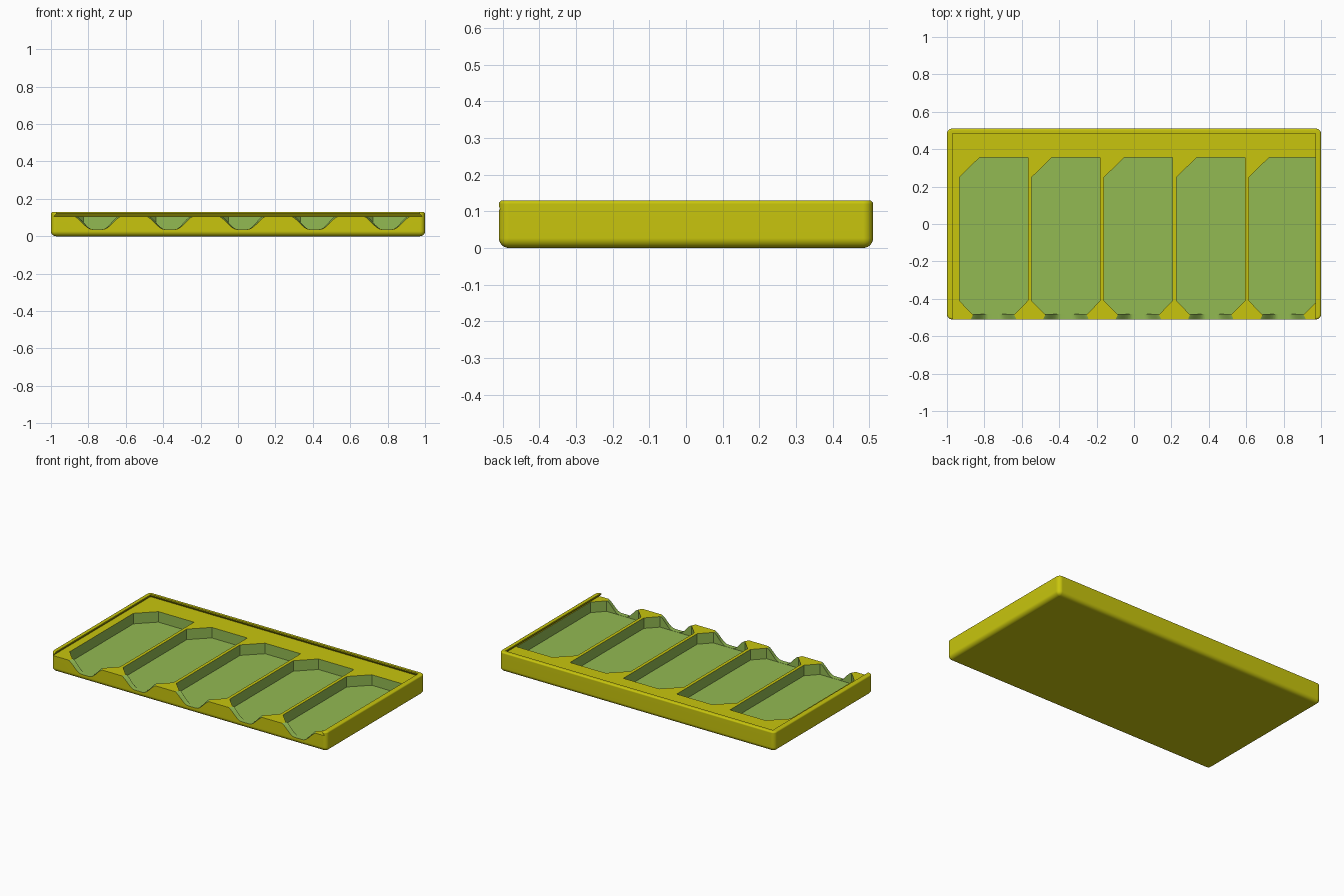
import bpy, bmesh, math

if "Cube" in bpy.data.objects:
    bpy.data.objects.remove(bpy.data.objects["Cube"], do_unlink=True)


def material(name, rgb):
    m = bpy.data.materials.new(name)
    m.use_nodes = True
    m.diffuse_color = (*rgb, 1)
    m.node_tree.nodes["Principled BSDF"].inputs["Base Color"].default_value = (*rgb, 1)
    return m


YELLOW = material("mustard yellow", (0.58, 0.56, 0.004))
GREEN = material("soft green", (0.29, 0.49, 0.085))

FLOOR, LEDGE, TOP = 0.036, 0.105, 0.13
HALF_Y = 0.51


def finish(bm, name, slot=0):
    bmesh.ops.recalc_face_normals(bm, faces=bm.faces[:])
    for f in bm.faces:
        f.material_index = slot
    me = bpy.data.meshes.new(name)
    bm.to_mesh(me)
    bm.free()
    me.materials.append(YELLOW)
    me.materials.append(GREEN)
    ob = bpy.data.objects.new(name, me)
    bpy.context.collection.objects.link(ob)
    return ob


def loft(name, start, end, slot):
    """Closed solid between two matching outlines."""
    bm = bmesh.new()
    a = [bm.verts.new(p) for p in start]
    b = [bm.verts.new(p) for p in end]
    bm.faces.new(a)
    bm.faces.new(b[::-1])
    for i in range(len(a)):
        j = (i + 1) % len(a)
        bm.faces.new((a[i], b[i], b[j], a[j]))
    return finish(bm, name, slot)


def carve(target, cutter):
    mod = target.modifiers.new("carve", 'BOOLEAN')
    mod.operation = 'DIFFERENCE'
    mod.solver = 'EXACT'
    mod.object = cutter
    bpy.context.view_layer.objects.active = target
    bpy.ops.object.modifier_apply(modifier=mod.name)
    bpy.data.objects.remove(cutter, do_unlink=True)


# Tray body with rounded sides and bottom, finer rounding on the top rim
bm = bmesh.new()
bmesh.ops.create_cube(bm, size=1)
for v in bm.verts:
    v.co = (v.co.x * 2, v.co.y * 2 * HALF_Y, (v.co.z + 0.5) * TOP)
edges = [e for e in bm.edges if min(v.co.z for v in e.verts) < 0.01]
bmesh.ops.bevel(bm, geom=edges, offset=0.027, segments=6, profile=0.5, affect='EDGES')
rim = [e for e in bm.edges if all(v.co.z > TOP - 0.001 for v in e.verts)]
bmesh.ops.bevel(bm, geom=rim, offset=0.01, segments=4, profile=0.5, affect='EDGES')
tray = finish(bm, "tray")


# Undercut channel for a sliding lid, open at the front
def channel_outline(half_x, back_y, z):
    return [(-half_x, -0.6, z), (half_x, -0.6, z), (half_x, back_y, z), (-half_x, back_y, z)]


carve(tray, loft("channel_cutter", channel_outline(0.985, 0.5, LEDGE),
                 channel_outline(0.97, 0.485, 0.122), 0))
carve(tray, loft("opening_cutter", channel_outline(0.97, 0.485, LEDGE + 0.01),
                 channel_outline(0.97, 0.485, 0.2), 0))

# Five pockets, each with a scooped opening through the front wall
LID = LEDGE + 0.004
POCKET = [(-0.183, -0.41), (-0.115, -0.48), (0.115, -0.48), (0.183, -0.41),
          (0.183, 0.355), (-0.075, 0.355), (-0.183, 0.25)]


def scoop_outline(cx, y, half):
    pts = []
    for i in range(9):
        t = i / 8
        x = half * (0.2 + 0.8 * t)
        z = FLOOR + 0.001 + (LID - FLOOR) * (1 - math.cos(math.pi * t)) / 2
        pts.append((x, z))
    line = [(-x, z) for x, z in reversed(pts)] + pts
    return [(cx + x, y, z) for x, z in line]


for n in range(5):
    cx = (n - 2) * 0.387 + 0.023
    carve(tray, loft("pocket_cutter", [(cx + x, y, FLOOR) for x, y in POCKET],
                     [(cx + x, y, LID) for x, y in POCKET], 1))
    carve(tray, loft("scoop_cutter", scoop_outline(cx, -0.47, 0.118),
                     scoop_outline(cx, -0.52, 0.145), 1))

# Smooth rounded edges, crisp pocket corners
bpy.ops.object.select_all(action='DESELECT')
tray.select_set(True)
bpy.context.view_layer.objects.active = tray
bpy.ops.object.shade_smooth_by_angle(angle=math.radians(30))
weighted = tray.modifiers.new("flat faces", 'WEIGHTED_NORMAL')
weighted.keep_sharp = True
